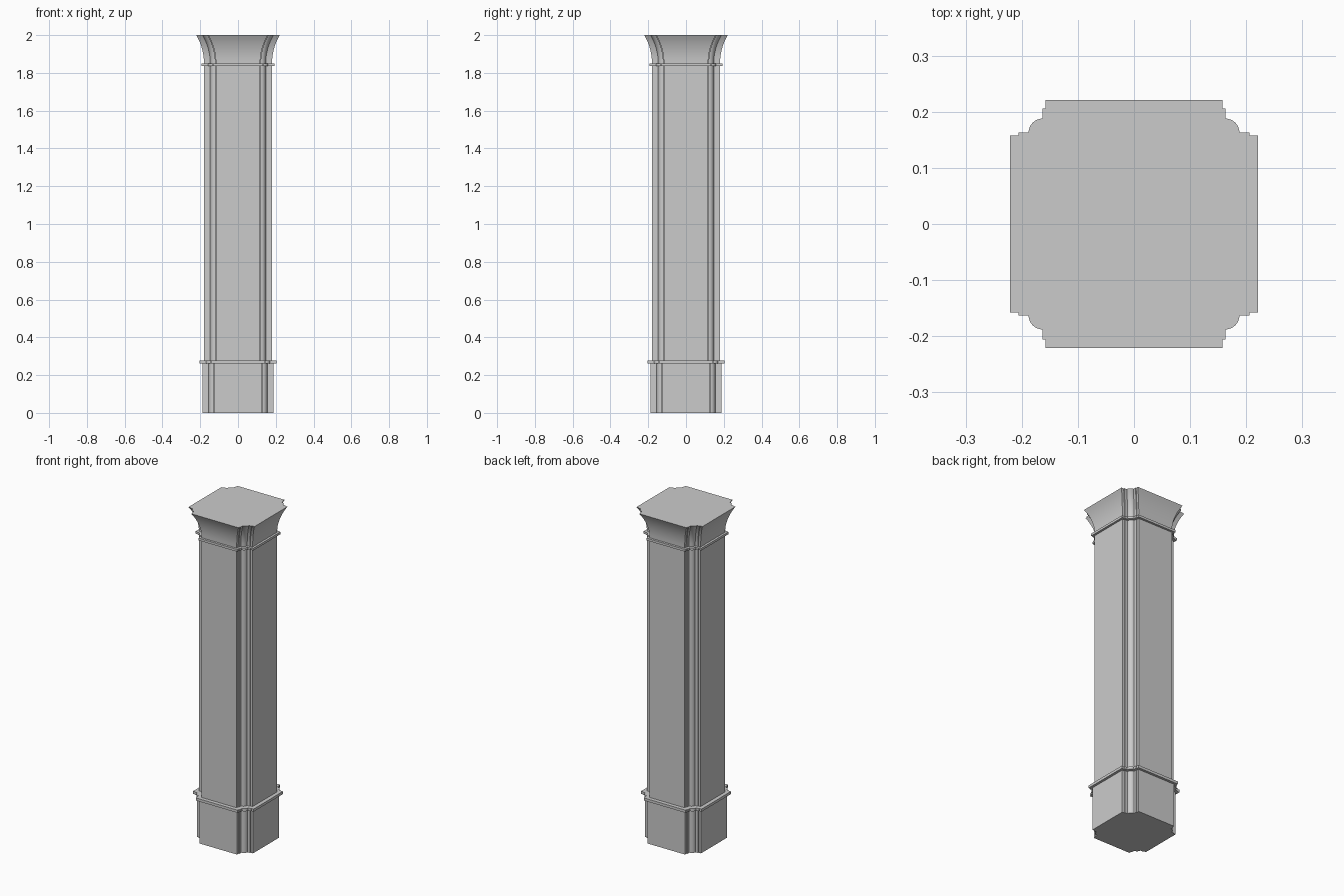
import bpy, bmesh, math

cube = bpy.data.objects.get("Cube")
if cube:
    bpy.data.objects.remove(cube)

stone = bpy.data.materials.new("grey_stone")
stone.use_nodes = True
stone.diffuse_color = (0.6, 0.6, 0.6, 1)
stone.node_tree.nodes["Principled BSDF"].inputs["Base Color"].default_value = (0.6, 0.6, 0.6, 1)

# Stepped corner of the shaft with a rounded bead between the fillets
FACE, HALF, STEP, FILLET, BEAD = 0.117, 0.18, 0.122, 0.165, 0.147


def corner():
    """Corner points of the first quadrant, counter-clockwise."""
    r = BEAD - STEP
    arc = [(STEP + r * math.cos(i * math.pi / 12),
            STEP + r * math.sin(i * math.pi / 12)) for i in range(7)]
    side = [(HALF, FACE), (FILLET, FACE), (FILLET, STEP)]
    return side + arc + [(y, x) for x, y in reversed(side)]


def section(offset):
    """Whole outline, with every corner pushed outward by the offset."""
    pts = []
    for turn in range(4):
        for x, y in corner():
            x, y = x + offset, y + offset
            for _ in range(turn):
                x, y = -y, x
            pts.append((x, y))
    return pts


def loft(name, levels):
    """Stack outlines given as (height, offset) and close both ends."""
    bm = bmesh.new()
    rings = [[bm.verts.new((x, y, z)) for x, y in section(d)] for z, d in levels]
    n = len(rings[0])
    for low, high in zip(rings, rings[1:]):
        for i in range(n):
            j = (i + 1) % n
            bm.faces.new((low[i], low[j], high[j], high[i]))
    bm.faces.new(rings[0][::-1])
    bm.faces.new(rings[-1])
    mesh = bpy.data.meshes.new(name)
    bm.to_mesh(mesh)
    bm.free()
    mesh.materials.append(stone)
    obj = bpy.data.objects.new(name, mesh)
    bpy.context.collection.objects.link(obj)
    bpy.ops.object.select_all(action="DESELECT")
    obj.select_set(True)
    bpy.context.view_layer.objects.active = obj
    bpy.ops.object.shade_smooth_by_angle(angle=math.radians(30))


loft("base", [(0, 0.008), (0.262, 0.008)])
loft("base_moulding", [(0.262, 0.023), (0.278, 0.023)])
loft("shaft", [(0.278, 0), (1.836, 0)])
loft("neck_moulding", [(1.836, 0.013), (1.85, 0.013)])

# Capital flares outward in a cove
SWEEP = math.radians(32)
cove = []
for i in range(9):
    a = SWEEP * i / 8
    cove.append((1.85 + 0.15 * math.sin(a) / math.sin(SWEEP),
                 0.041 * (1 - math.cos(a)) / (1 - math.cos(SWEEP))))
loft("capital", cove)
